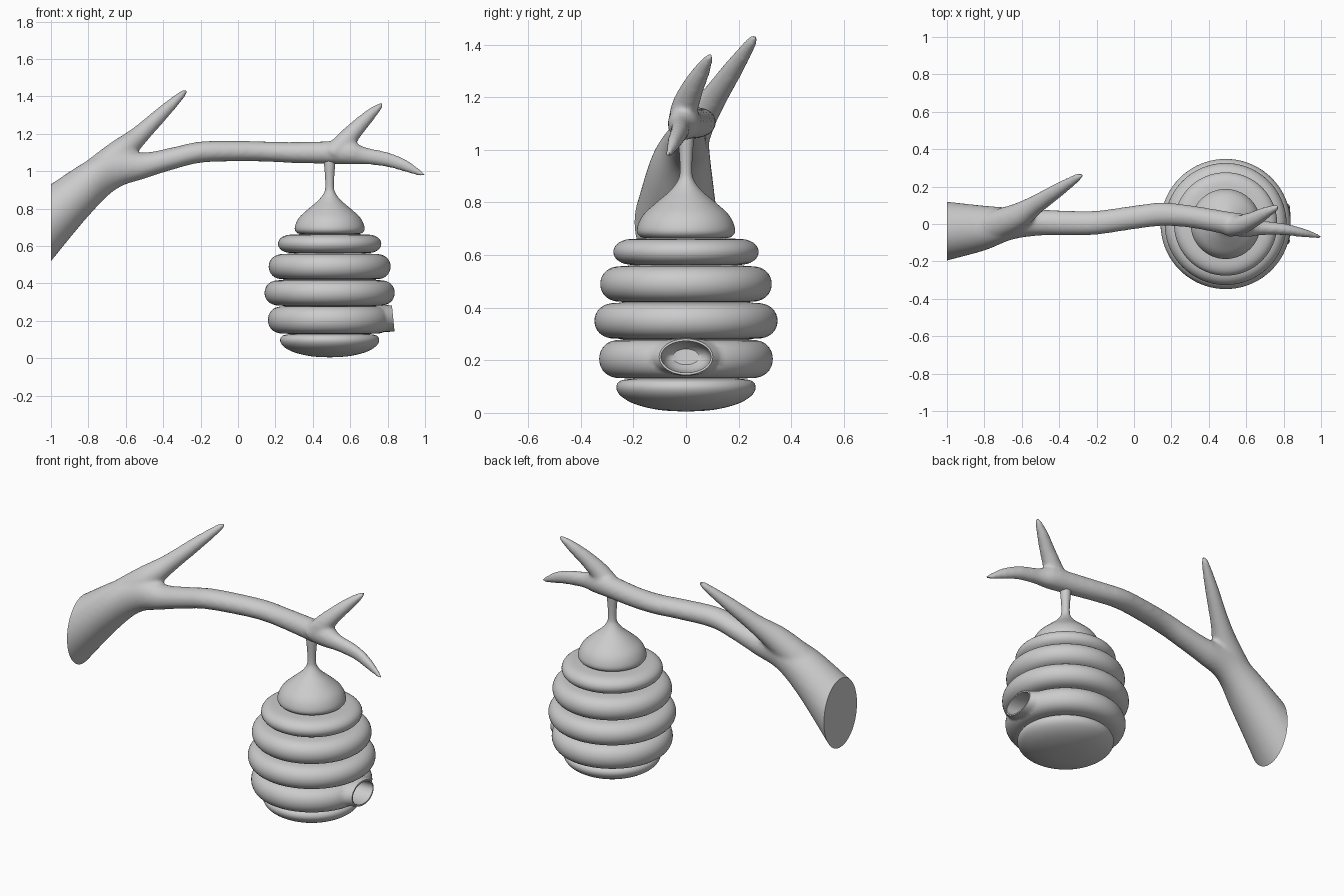
import bpy, bmesh, math
from mathutils import Vector

if "Cube" in bpy.data.objects:
    bpy.data.objects.remove(bpy.data.objects["Cube"])


def spline(rows, n=6):
    """Catmull-Rom resampling of rows of numbers."""
    P = [rows[0]] + rows + [rows[-1]]
    out = []
    for i in range(1, len(P) - 2):
        for k in range(n):
            t = k / n
            out.append([0.5 * (2 * b + (c - a) * t + (2 * a - 5 * b + 4 * c - d) * t * t
                               + (3 * b - a - 3 * c + d) * t ** 3)
                        for a, b, c, d in zip(*P[i - 1:i + 3])])
    return out + [list(rows[-1])]


def skin(bm, rings):
    """Join rings of points into a capped tube."""
    R = [[bm.verts.new(p) for p in r] for r in rings]
    n = len(R[0])
    for a, b in zip(R, R[1:]):
        for i in range(n):
            bm.faces.new((a[i], a[(i + 1) % n], b[(i + 1) % n], b[i]))
    bm.faces.new(R[0])
    bm.faces.new(R[-1])


def loft(bm, rows, axis=None, n=32):
    """Elliptical sections (x, y, z, side radius, up radius) along a path."""
    rings = []
    for i, r in enumerate(rows):
        a, b = rows[max(i - 1, 0)], rows[min(i + 1, len(rows) - 1)]
        t = Vector(axis) if axis else (Vector(b[:3]) - Vector(a[:3])).normalized()
        side = Vector((0, 0, 1)).cross(t).normalized()
        up = t.cross(side)
        rings.append([Vector(r[:3]) + side * r[3] * math.cos(2 * math.pi * k / n)
                      + up * r[4] * math.sin(2 * math.pi * k / n) for k in range(n)])
    skin(bm, rings)


def to_object(bm, name):
    bmesh.ops.recalc_face_normals(bm, faces=bm.faces)
    me = bpy.data.meshes.new(name)
    bm.to_mesh(me)
    bm.free()
    ob = bpy.data.objects.new(name, me)
    bpy.context.collection.objects.link(ob)
    return ob


def bake(ob):
    dg = bpy.context.evaluated_depsgraph_get()
    me = bpy.data.meshes.new_from_object(ob.evaluated_get(dg))
    ob.modifiers.clear()
    ob.data = me


def smooth(ob, deg):
    bpy.ops.object.select_all(action='DESELECT')
    ob.select_set(True)
    bpy.context.view_layer.objects.active = ob
    bpy.ops.object.shade_smooth_by_angle(angle=math.radians(deg))


# Branch: main limb plus two side twigs, fused by remeshing
X = (1, 0, 0)
bm = bmesh.new()
limb = [(-1.06, -.045, .67, .17, .225), (-1, -.038, .725, .158, .207),
        (-.8, -.022, .91, .12, .15), (-.65, .002, 1.01, .085, .105),
        (-.5, .008, 1.03, .07, .07), (-.35, .005, 1.068, .066, .06),
        (-.2, .007, 1.102, .064, .057), (0, .035, 1.108, .063, .055),
        (.15, .052, 1.105, .063, .054), (.3, .04, 1.1, .06, .056),
        (.5, .005, 1.1, .062, .061), (.6, -.01, 1.1, .06, .064),
        (.68, -.02, 1.083, .04, .046), (.8, -.028, 1.062, .032, .04),
        (.9, -.046, 1.028, .025, .034), (.98, -.064, .988, .014, .017),
        (1.005, -.07, .977, .006, .007)]
loft(bm, spline(limb), X)
loft(bm, spline([(-.8, -.03, .95, .09, .09), (-.64, .03, 1.09, .075, .075),
                 (-.53, .1, 1.19, .052, .052), (-.4, .185, 1.315, .037, .037),
                 (-.3, .25, 1.41, .021, .021), (-.275, .268, 1.437, .008, .008)]))
loft(bm, spline([(.5, -.02, 1.09, .05, .05), (.57, -.005, 1.16, .052, .052),
                 (.64, .025, 1.235, .043, .043), (.71, .063, 1.305, .031, .031),
                 (.76, .087, 1.35, .017, .017), (.775, .093, 1.363, .007, .007)]))
branch = to_object(bm, "branch")
rm = branch.modifiers.new("fuse", 'REMESH')
rm.mode = 'VOXEL'
rm.voxel_size = 0.011
sm = branch.modifiers.new("soften", 'SMOOTH')
sm.factor, sm.iterations = 0.5, 10
bake(branch)

# Sawn-off end of the limb
bm = bmesh.new()
bm.from_mesh(branch.data)
cut = bmesh.ops.bisect_plane(bm, geom=bm.verts[:] + bm.edges[:] + bm.faces[:],
                             plane_co=(-1, 0, 0), plane_no=(-1, 0, 0), clear_outer=True)
edges = [e for e in cut['geom_cut'] if isinstance(e, bmesh.types.BMEdge)]
bmesh.ops.contextual_create(bm, geom=edges)
bm.to_mesh(branch.data)
bm.free()
smooth(branch, 45)

# Hive: stacked rounded rings topped by a cone and stem, as one lathe
profile = spline([(.001, .005), (.1, .011), (.19, .032), (.245, .062),
                  (.265, .095), (.25, .122), (.2, .13)], 4)
for z0, z1, r in ((.132, .278, .33), (.282, .418, .348), (.422, .558, .326), (.562, .662, .276)):
    for k in range(17):
        a = math.pi * (k / 16 - 0.5)
        profile.append((r - .09 + .09 * max(math.cos(a), 0) ** .75,
                        (z0 + z1) / 2 + (z1 - z0) / 2 * math.sin(a)))
profile += spline([(.13, .665), (.17, .668), (.187, .695), (.165, .75), (.11, .802),
                   (.06, .845), (.03, .885), (.023, .92), (.025, .98), (.03, 1.04), (.032, 1.09)], 4)
bm = bmesh.new()
N = 80
skin(bm, [[(.49 + r * math.cos(2 * math.pi * k / N), r * math.sin(2 * math.pi * k / N), z)
           for k in range(N)] for r, z in profile])
hive = to_object(bm, "hive")


# Entrance: flared collar joined on, hollow cut through it
def entrance_part(name, rows):
    bm = bmesh.new()
    loft(bm, [(x, 0, .213, ry, rz) for x, ry, rz in rows], X, 48)
    for v in bm.verts:
        v.co.x -= .1 * (v.co.z - .213)
    return to_object(bm, name)


collar = entrance_part("collar", [(.68, .2, .071), (.76, .165, .0715), (.8, .125, .0715),
                                  (.83, .102, .069)])
hollow = entrance_part("hollow", [(.62, .05, .03), (.64, .075, .047), (.7, .09, .057),
                                  (.86, .096, .061)])
for part, op in ((collar, 'UNION'), (hollow, 'DIFFERENCE')):
    part.hide_render = True
    b = hive.modifiers.new(part.name, 'BOOLEAN')
    b.object, b.operation, b.solver = part, op, 'EXACT'
bake(hive)
for part in (collar, hollow):
    bpy.data.objects.remove(part)
smooth(hive, 40)
